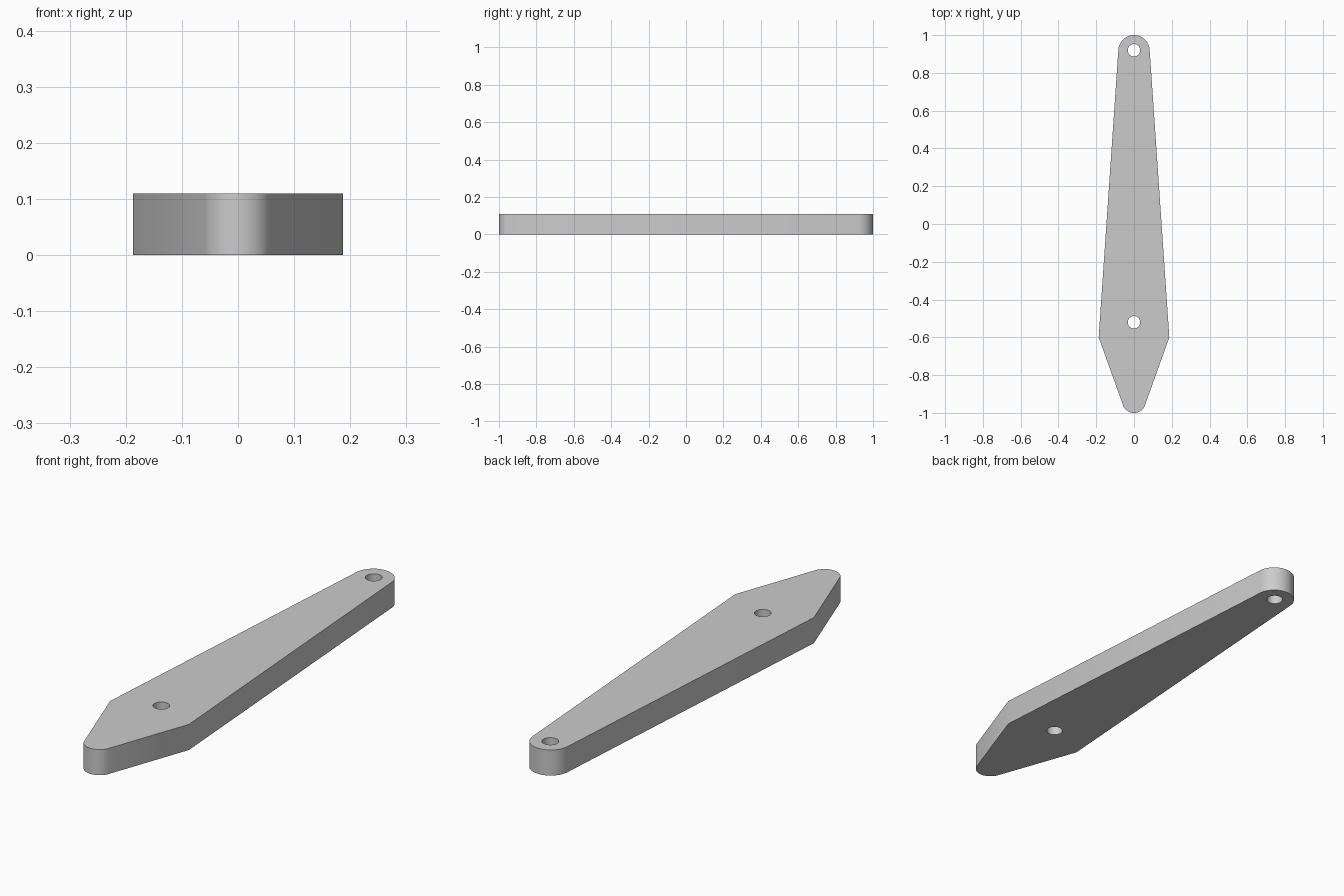
import bpy, bmesh
from math import atan2, acos, hypot, pi, sin, cos

cube = bpy.data.objects.get("Cube")
if cube:
    bpy.data.objects.remove(cube, do_unlink=True)

THICK = 0.11
WIDE = (0.187, -0.6)      # widest corner of the plate
TIP, TIP_R = 0.917, 0.083  # rounded back end
NOSE, NOSE_R = -0.938, 0.062  # rounded front end


def tangent_angle(cy, r, side):
    """Angle on a circle at (0, cy) where the line from WIDE touches it."""
    dx, dy = WIDE[0], WIDE[1] - cy
    return atan2(dy, dx) + side * acos(r / hypot(dx, dy))


def arc(cy, r, start, end, steps):
    angles = [start + (end - start) * i / steps for i in range(steps + 1)]
    return [(r * cos(a), cy + r * sin(a)) for a in angles]


def add_loop(curve, points):
    spline = curve.splines.new('POLY')
    spline.points.add(len(points) - 1)
    for p, (x, y) in zip(spline.points, points):
        p.co = (x, y, 0, 1)
    spline.use_cyclic_u = True


# Outline: widest corners joined to the rounded ends by tangent lines
tip = tangent_angle(TIP, TIP_R, 1)
nose = tangent_angle(NOSE, NOSE_R, -1)
outline = [WIDE] + arc(TIP, TIP_R, tip, pi - tip, 32)
outline += [(-WIDE[0], WIDE[1])] + arc(NOSE, NOSE_R, -pi - nose, nose, 32)

# Filled curve with two through holes
curve = bpy.data.curves.new("plate_profile", 'CURVE')
curve.dimensions = '2D'
curve.fill_mode = 'BOTH'
curve.extrude = THICK / 2
add_loop(curve, outline)
for y in (0.92, -0.52):
    add_loop(curve, arc(y, 0.033, 0, 2 * pi * 31 / 32, 31))

# Convert to a clean mesh standing on the ground
helper = bpy.data.objects.new("plate_profile", curve)
bpy.context.collection.objects.link(helper)
bpy.context.view_layer.update()
mesh = bpy.data.meshes.new_from_object(
    helper.evaluated_get(bpy.context.evaluated_depsgraph_get()))
bpy.data.objects.remove(helper, do_unlink=True)

bm = bmesh.new()
bm.from_mesh(mesh)
bmesh.ops.remove_doubles(bm, verts=bm.verts, dist=0.0001)
bmesh.ops.translate(bm, verts=bm.verts, vec=(0, 0, THICK / 2))
bmesh.ops.recalc_face_normals(bm, faces=bm.faces)
bm.to_mesh(mesh)
bm.free()

plate = bpy.data.objects.new("tapered_link_plate", mesh)
bpy.context.collection.objects.link(plate)

# Single grey material
grey = bpy.data.materials.new("plain grey")
grey.use_nodes = True
colour = (0.6, 0.6, 0.6, 1)
grey.diffuse_color = colour
grey.node_tree.nodes["Principled BSDF"].inputs["Base Color"].default_value = colour
mesh.materials.clear()
mesh.materials.append(grey)

# Smooth walls, sharp rims
bpy.ops.object.select_all(action='DESELECT')
plate.select_set(True)
bpy.context.view_layer.objects.active = plate
bpy.ops.object.shade_smooth_by_angle(angle=pi / 6)
